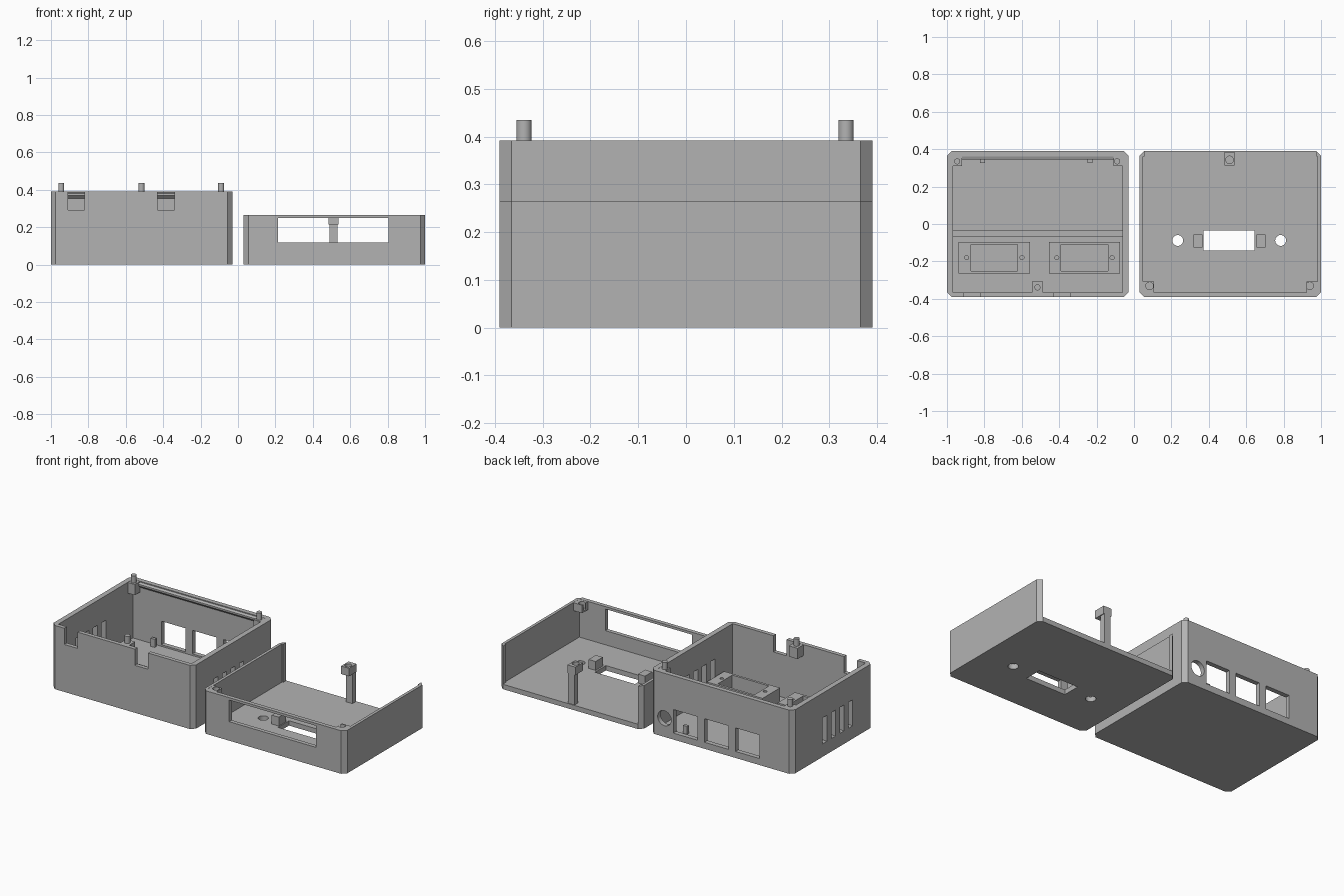
import bpy, bmesh, math

if "Cube" in bpy.data.objects:
    bpy.data.objects.remove(bpy.data.objects["Cube"])

gray = bpy.data.materials.new("plastic_gray")
gray.diffuse_color = (0.45, 0.45, 0.45, 1)
gray.use_nodes = True
gray.node_tree.nodes["Principled BSDF"].inputs["Base Color"].default_value = gray.diffuse_color


def finish(name, bm):
    bmesh.ops.recalc_face_normals(bm, faces=bm.faces)
    me = bpy.data.meshes.new(name)
    bm.to_mesh(me)
    bm.free()
    me.materials.append(gray)
    ob = bpy.data.objects.new(name, me)
    bpy.context.collection.objects.link(ob)
    return ob


def prism(name, pts, z0, z1):
    bm = bmesh.new()
    f = bm.faces.new([bm.verts.new((x, y, z0)) for x, y in pts])
    r = bmesh.ops.extrude_face_region(bm, geom=[f])
    top = [v for v in r["geom"] if isinstance(v, bmesh.types.BMVert)]
    bmesh.ops.translate(bm, verts=top, vec=(0, 0, z1 - z0))
    return finish(name, bm)


def box(name, x0, x1, y0, y1, z0, z1):
    return prism(name, [(x0, y0), (x1, y0), (x1, y1), (x0, y1)], z0, z1)


def disc(name, x, y, r, z0, z1, n=32):
    a = [2 * math.pi * i / n for i in range(n)]
    ob = prism(name, [(x + r * math.cos(t), y + r * math.sin(t)) for t in a], z0, z1)
    bpy.context.view_layer.objects.active = ob
    ob.select_set(True)
    bpy.ops.object.shade_smooth_by_angle(angle=math.radians(30))
    ob.select_set(False)
    return ob


def chamfered(name, x0, x1, y0, y1, c, z0, z1):
    pts = [(x0 + c, y0), (x1 - c, y0), (x1, y0 + c), (x1, y1 - c),
           (x1 - c, y1), (x0 + c, y1), (x0, y1 - c), (x0, y0 + c)]
    return prism(name, pts, z0, z1)


def cut(ob, cutters):
    # subtract every cutter, then discard it
    for c in cutters:
        m = ob.modifiers.new("cut", "BOOLEAN")
        m.operation, m.solver, m.object = "DIFFERENCE", "EXACT", c
    bpy.context.view_layer.update()
    dg = bpy.context.evaluated_depsgraph_get()
    me = bpy.data.meshes.new_from_object(ob.evaluated_get(dg))
    ob.modifiers.clear()
    ob.data = me
    for c in cutters:
        bpy.data.objects.remove(c)
    return ob


H, LID, FLOOR = 0.392, 0.265, 0.03

# ---- deep box: shell with cavity, front notches, ports and vents ----
shell = chamfered("base_shell", -1, -0.03, -0.39, 0.39, 0.025, 0, H)
cuts = [box("cavity", -0.968, -0.062, -0.365, 0.361, FLOOR, 1)]
for x in (-0.91, -0.43):
    cuts.append(box("notch", x, x + 0.09, -0.5, -0.3, 0.292, 1))
for x in (-0.775, -0.563, -0.351):
    cuts.append(box("port", x, x + 0.164, 0.3, 0.5, 0.04, 0.185))
round_port = disc("round_port", 0, 0, 0.046, -0.1, 0.1)
round_port.rotation_euler.x = math.pi / 2
round_port.location = (-0.126, 0.39, 0.115)
cuts.append(round_port)
for i in range(4):
    y = 0.077 - 0.083 * i
    for x in (-1.1, -0.1):
        cuts.append(box("vent", x, x + 0.2, y - 0.021, y + 0.021, 0.08, 0.24))
cut(shell, cuts)

# snap ridge under the rear rim
ridge = prism("snap_ridge", [(0.365, 0.35), (0.345, 0.37), (0.345, 0.38), (0.365, 0.388)], -0.92, -0.11)
for v in ridge.data.vertices:
    y, z, x = v.co
    v.co = (x, y, z)

# locating pins on their blocks
for x0, x1, y0, y1, px, py in ((-0.985, -0.92, 0.31, 0.375, -0.945, 0.335),
                               (-0.11, -0.045, 0.31, 0.375, -0.09, 0.335),
                               (-0.545, -0.486, -0.38, -0.307, -0.516, -0.339)):
    box("pin_block", x0, x1, y0, y1, 0.325, H - 0.001)
    disc("locating_pin", px, py, 0.016, 0.35, 0.435)

# floor rib and small rear stops
box("floor_rib", -0.975, -0.055, -0.067, -0.035, 0.02, 0.1)
for x in (-0.81, -0.235):
    box("rear_stop", x - 0.014, x + 0.014, 0.327, 0.345, 0.02, 0.08)

# raised component frames with screw holes
for x in (-0.937, -0.455):
    w = 0.38
    frame = box("component_frame", x, x + w, -0.265, -0.095, 0.02, 0.14)
    cut(frame, [box("opening", x + 0.065, x + w - 0.065, -0.25, -0.11, FLOOR, 1),
                disc("hole", x + 0.042, -0.18, 0.011, 0.08, 1, 16),
                disc("hole", x + w - 0.042, -0.18, 0.011, 0.08, 1, 16)])

# ---- shallow cover: open back, front window, slot and round holes ----
cover = chamfered("cover_shell", 0.03, 1, -0.39, 0.39, 0.025, 0, LID)
cut(cover, [box("cavity", 0.048, 0.982, -0.365, 0.361, FLOOR, 1),
            box("open_back", 0.055, 0.975, 0.3, 0.5, FLOOR, 1),
            box("window", 0.213, 0.805, -0.5, -0.3, 0.117, 0.25),
            box("slot", 0.372, 0.645, -0.142, -0.035, -0.1, 0.1),
            disc("hole", 0.234, -0.088, 0.029, -0.1, 0.1),
            disc("hole", 0.784, -0.088, 0.029, -0.1, 0.1)])

# clip blocks beside the slot
for x in (0.318, 0.655):
    box("clip_block", x, x + 0.048, -0.126, -0.056, 0.02, 0.085)

# pin sockets at the front corners and on the rear post
for x0, x1, y0, y1, px, py in ((0.045, 0.107, -0.375, -0.307, 0.083, -0.331),
                               (0.923, 0.985, -0.375, -0.307, 0.94, -0.331),
                               (0.484, 0.538, 0.312, 0.385, 0.511, 0.343)):
    socket = box("pin_socket", x0, x1, y0, y1, 0.215, LID - 0.001)
    cut(socket, [disc("hole", px, py, 0.02, 0.225, 1)])
box("rear_post", 0.489, 0.533, 0.352, 0.385, 0.02, 0.22)
